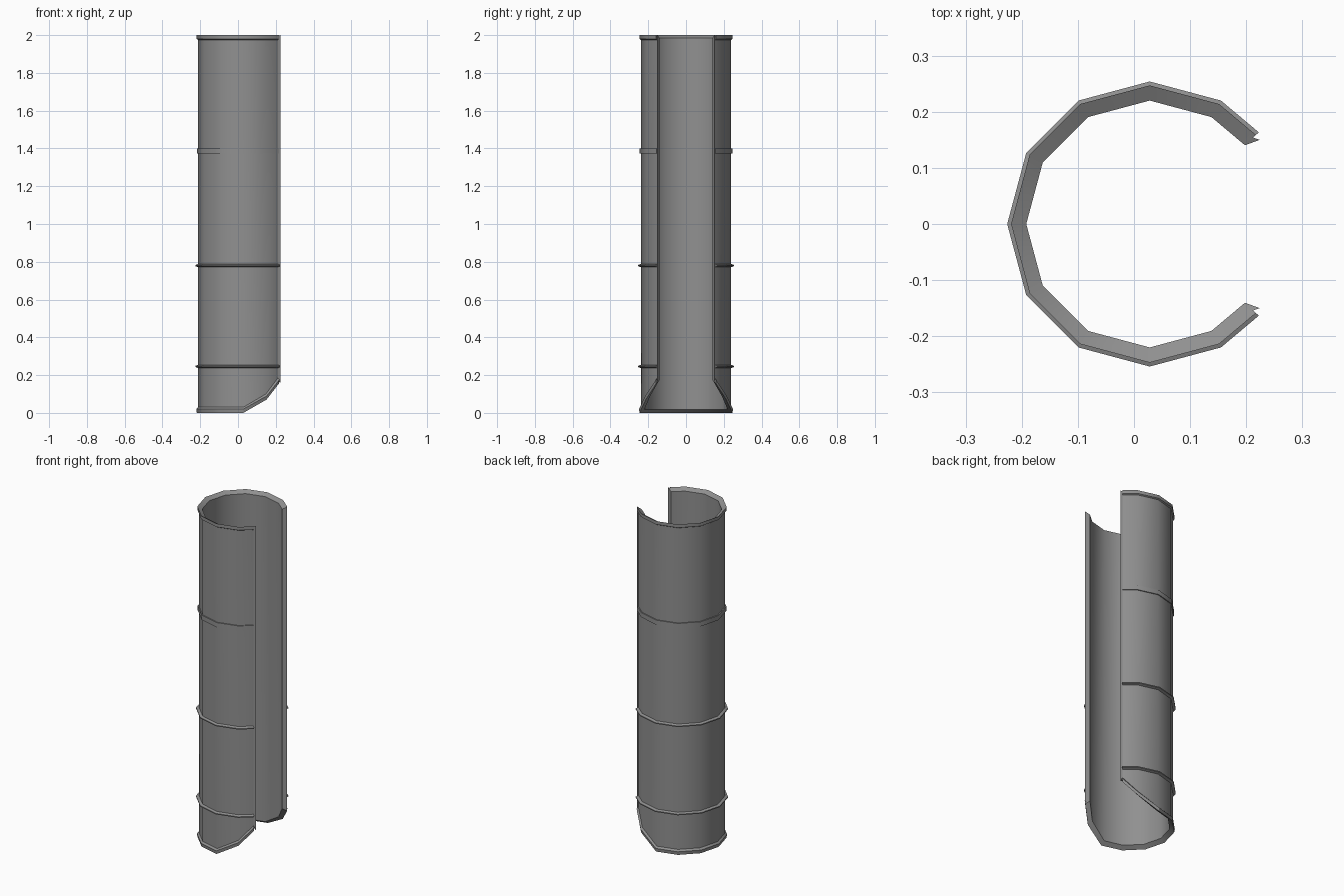
import bpy, bmesh, math

if "Cube" in bpy.data.objects:
    bpy.data.objects.remove(bpy.data.objects["Cube"])

CX = 0.028                      # centre of the twelve-sided tube
ANGLES = [40] + list(range(60, 301, 30)) + [320]

mat = bpy.data.materials.new("grey metal")
mat.diffuse_color = (0.28, 0.28, 0.28, 1)
mat.use_nodes = True
mat.node_tree.nodes["Principled BSDF"].inputs["Base Color"].default_value = mat.diffuse_color


def polar(r, a, z):
    a = math.radians(a)
    return (CX + r * math.cos(a), r * math.sin(a), z)


def base_z(a):
    """Height of the lower edge, which sweeps up next to the opening."""
    d = min(a, 360 - a)
    return {40: 0.155, 60: 0.07}.get(d, 0.0)


def loft(name, sections):
    """Skin matching closed sections and cap both ends."""
    bm = bmesh.new()
    rows = [[bm.verts.new(p) for p in s] for s in sections]
    n = len(rows[0])
    for a, b in zip(rows, rows[1:]):
        for i in range(n):
            j = (i + 1) % n
            bm.faces.new((a[i], a[j], b[j], b[i]))
    bm.faces.new(rows[0])
    bm.faces.new(rows[-1])
    bmesh.ops.recalc_face_normals(bm, faces=bm.faces[:])
    me = bpy.data.meshes.new(name)
    bm.to_mesh(me)
    bm.free()
    me.materials.append(mat)
    ob = bpy.data.objects.new(name, me)
    bpy.context.collection.objects.link(ob)
    bpy.context.view_layer.objects.active = ob
    ob.select_set(True)
    bpy.ops.object.shade_smooth_by_angle(angle=math.radians(32))
    ob.select_set(False)
    return ob


# Open tube wall with bevelled top rim and bottom lip
def wall_section(a):
    b = base_z(a)
    prof = [(0.220, b + 0.018), (0.246, b), (0.249, b + 0.02), (0.239, b + 0.03),
            (0.239, 1.975), (0.247, 1.98), (0.247, 2.0), (0.220, 1.985)]
    return [polar(r, a, z) for r, z in prof]


loft("tube_wall", [wall_section(a) for a in ANGLES])

# Bevelled edge strips along both sides of the opening
for side, name in ((1, "edge_strip_back"), (-1, "edge_strip_front")):
    prof = [(0.220, 39.6), (0.220, 40.0), (0.240, 40.0), (0.247, 37.4)]
    lower = [polar(r, side * a, 0.155 + dz)
             for (r, a), dz in zip(prof, (0.018, 0.018, 0.03, 0.005))]
    upper = [polar(r, side * a, z)
             for (r, a), z in zip(prof, (1.985, 1.985, 1.997, 2.0))]
    loft(name, [lower, upper])

# Raised bands: one flat, two ridged
flat = [(0.235, -0.014), (0.245, -0.014), (0.245, 0.014), (0.235, 0.014)]
ridge = [(0.235, -0.010), (0.254, -0.003), (0.254, 0.003), (0.235, 0.010)]
for name, z, prof in (("upper_band", 1.386, flat),
                      ("middle_band", 0.78, ridge),
                      ("lower_band", 0.246, ridge)):
    loft(name, [[polar(r, a, z + dz) for r, dz in prof] for a in ANGLES])
